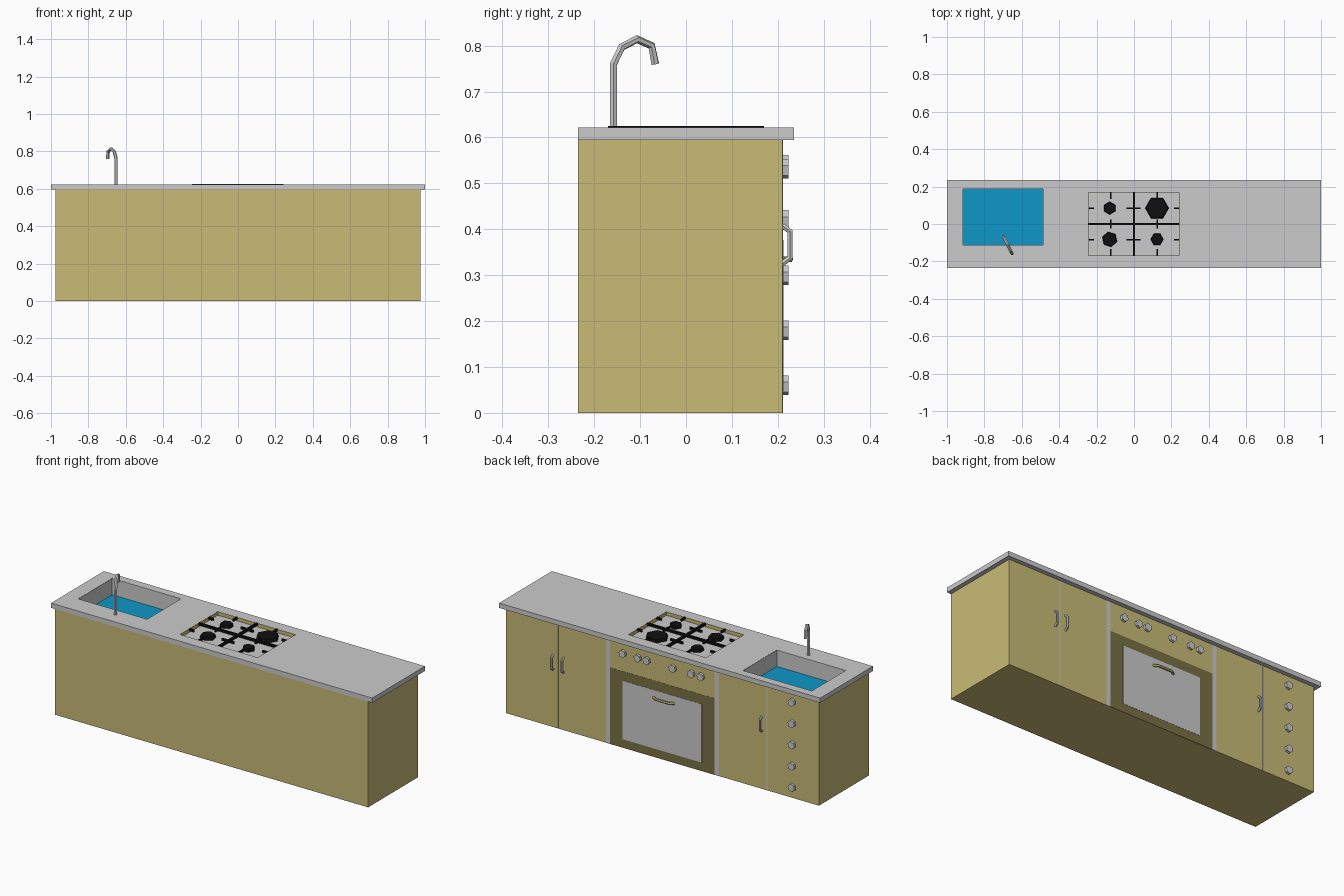
import bpy, bmesh, math
from mathutils import Matrix, Vector

if "Cube" in bpy.data.objects:
    bpy.data.objects.remove(bpy.data.objects["Cube"])


def material(name, rgb):
    m = bpy.data.materials.new(name)
    m.diffuse_color = (*rgb, 1)
    m.use_nodes = True
    m.node_tree.nodes["Principled BSDF"].inputs["Base Color"].default_value = m.diffuse_color
    return m


CREAM = material("cream", (0.58, 0.50, 0.18))
OLIVE = material("dark_olive", (0.19, 0.165, 0.06))
BLUE = material("water_blue", (0.004, 0.31, 0.58))
BLACK = material("black_iron", (0.005, 0.005, 0.005))


def finish(name, bm, mat=None):
    me = bpy.data.meshes.new(name)
    bm.to_mesh(me)
    bm.free()
    ob = bpy.data.objects.new(name, me)
    bpy.context.collection.objects.link(ob)
    if mat:
        me.materials.append(mat)
    return ob


def box(name, x, y, z, mat=None, open_top=False):
    bm = bmesh.new()
    size = Vector((x[1] - x[0], y[1] - y[0], z[1] - z[0]))
    mid = Vector((x[0] + x[1], y[0] + y[1], z[0] + z[1])) / 2
    bmesh.ops.create_cube(bm, size=1, matrix=Matrix.Translation(mid) @ Matrix.Diagonal((*size, 1)))
    if open_top:
        bmesh.ops.delete(bm, geom=[f for f in bm.faces if f.normal.z > 0.9], context='FACES')
    return finish(name, bm, mat)


def tray(name, x, y, z, mat=None):
    ob = box(name, x, y, z, mat, open_top=True)
    s = ob.modifiers.new("wall", 'SOLIDIFY')
    s.thickness, s.offset = 0.003, -1
    return ob


def prism(name, centre, r1, r2, depth, rot, mat=None):
    bm = bmesh.new()
    bmesh.ops.create_cone(bm, cap_ends=True, segments=6, radius1=r1, radius2=r2, depth=depth,
                          matrix=Matrix.Translation(centre) @ rot)
    return finish(name, bm, mat)


def tube(name, pts, radius, mat=None):
    cu = bpy.data.curves.new(name, 'CURVE')
    cu.dimensions = '3D'
    cu.bevel_depth, cu.bevel_resolution, cu.use_fill_caps = radius, 1, True
    sp = cu.splines.new('POLY')
    sp.points.add(len(pts) - 1)
    for p, co in zip(sp.points, pts):
        p.co = (*co, 1)
    sp.use_smooth = False
    ob = bpy.data.objects.new(name, cu)
    bpy.context.collection.objects.link(ob)
    if mat:
        cu.materials.append(mat)
    return ob


def cut(ob, cutter):
    m = ob.modifiers.new("hole", 'BOOLEAN')
    m.object, m.operation, m.solver = cutter, 'DIFFERENCE', 'EXACT'
    cutter.hide_render = True
    cutter.display_type = 'WIRE'


# Cabinet body and worktop with openings for the sink and the hob
FACE = 0.21
SINK_X, SINK_Y = (-0.917, -0.485), (-0.115, 0.19)
HOB_X, HOB_Y = (-0.245, 0.242), (-0.17, 0.17)
cabinet = box("cabinet", (-0.975, 0.975), (-0.235, FACE), (0, 0.595), CREAM)
worktop = box("worktop", (-1, 1), (-0.235, 0.235), (0.595, 0.622))
sink_cutter = box("sink_cutter", SINK_X, SINK_Y, (0.51, 0.7))
hob_cutter = box("hob_cutter", HOB_X, HOB_Y, (0.58, 0.7))
for part in (cabinet, worktop):
    cut(part, sink_cutter)
    cut(part, hob_cutter)

# Sink basin and water
tray("sink_basin", SINK_X, SINK_Y, (0.51, 0.6215))
box("water", (SINK_X[0] + .002, SINK_X[1] - .002), (SINK_Y[0] + .002, SINK_Y[1] - .002),
    (0.514, 0.53), BLUE)

# Tap: bent tube leaning over the basin
profile = [(-.158, .615), (-.158, .76), (-.14, .797), (-.107, .814), (-.075, .8), (-.067, .76)]
tube("tap", [(-0.652 - (y + .158) * 0.5, y, z) for y, z in profile], 0.009)

# Hob tray, plate and burners
tray("hob_tray", HOB_X, HOB_Y, (0.58, 0.6215), CREAM)
box("hob_plate", (HOB_X[0] + .002, HOB_X[1] - .002), (HOB_Y[0] + .002, HOB_Y[1] - .002),
    (0.584, 0.602))
for i, (x, y, r, a) in enumerate([(-.13, .085, .035, 0), (.123, .085, .064, 30),
                                  (-.13, -.082, .042, 12), (.123, -.082, .035, 30)]):
    prism(f"burner_{i}", (x, y, 0.61), r, r * 0.9, 0.02,
          Matrix.Rotation(math.radians(a), 4, 'Z'), BLACK)

# Pan supports: a central cross plus short fingers around each burner
GZ = (0.612, 0.6245)
box("grate_long_bar", HOB_X, (-.006, .006), GZ, BLACK)
box("grate_cross_bar", (-.006, .006), HOB_Y, GZ, BLACK)
for sy in (-1, 1):
    y = sy * 0.085
    box(f"grate_middle_finger_{sy}", (-.04, .036), (y - .004, y + .004), GZ, BLACK)
    for sx in (-1, 1):
        x = sx * 0.125
        box(f"grate_side_finger_{sx}_{sy}", sorted((sx * .213, sx * .242)),
            (y - .004, y + .004), GZ, BLACK)
        box(f"grate_end_finger_{sx}_{sy}", (x - .004, x + .004),
            sorted((sy * .135, sy * .17)), GZ, BLACK)
        box(f"grate_inner_finger_{sx}_{sy}", (x - .004, x + .004),
            sorted((0, sy * .025)), GZ, BLACK)

# Grey gaps between the fronts
for s in (-1, 1):
    box(f"oven_side_strip_{s}", sorted((s * .326, s * .352)), (.2, FACE + .001), (0, .595))
    box(f"door_gap_{s}", (s * .651 - .003, s * .651 + .003), (.2, FACE + .001), (0, .595))

# Oven door, window and handle
box("oven_door", (-.326, .326), (.2, FACE + .001), (0, .43), OLIVE)
box("oven_window", (-.246, .246), (.2, FACE + .002), (.048, .377))
tube("oven_handle", [(x, y, .335) for x, y in
                     [(-.075, FACE), (-.05, .227), (.03, .227), (.055, FACE)]], 0.007, CREAM)

# Door handles
for i, x in enumerate((.68, .615, -.62)):
    tube(f"door_handle_{i}", [(x, y, z) for y, z in
                              [(FACE, .408), (.227, .395), (.227, .338), (FACE, .325)]], 0.007)

# Drawer knobs and oven knobs
knobs = [(-.81, .06 + .12 * i) for i in range(5)]
knobs += [(x, .532) for x in (.243, .15, .094, -.068, -.183, -.243)]
turn = Matrix.Rotation(-math.pi / 2, 4, 'X') @ Matrix.Rotation(math.radians(12), 4, 'Z')
for i, (x, z) in enumerate(knobs):
    prism(f"knob_{i}", (x, FACE + .0065, z), .022, .022, .014, turn)
